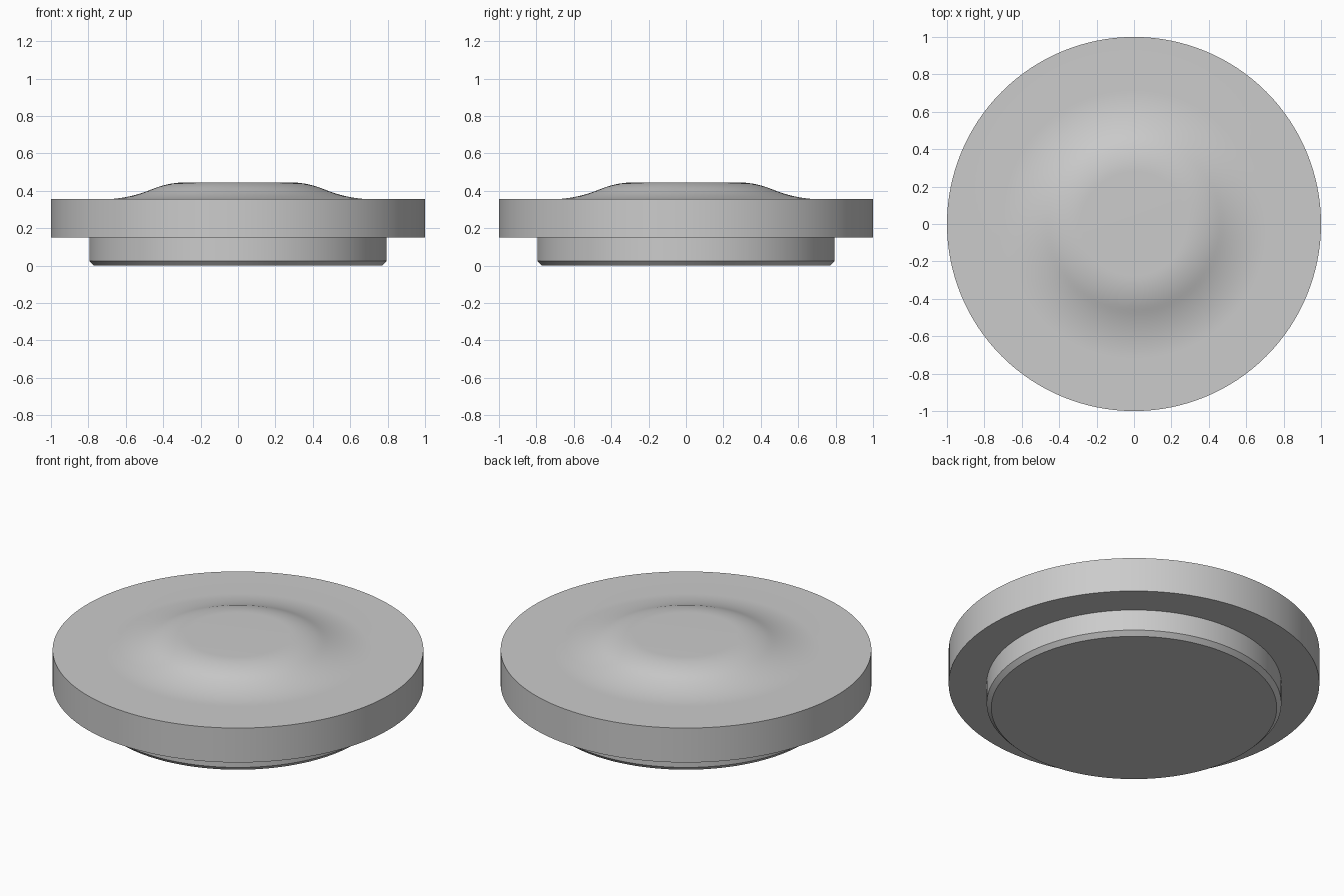
import bpy, bmesh, math

cube = bpy.data.objects.get("Cube")
if cube:
    bpy.data.objects.remove(cube, do_unlink=True)

SEGMENTS = 128

grey = bpy.data.materials.new("plain grey")
grey.use_nodes = True
grey.diffuse_color = (0.6, 0.6, 0.6, 1)
grey.node_tree.nodes["Principled BSDF"].inputs["Base Color"].default_value = (0.6, 0.6, 0.6, 1)

# Raised centre: a convex shoulder flowing into a concave skirt
R_FLAT, R_MID, R_FOOT = 0.28, 0.46, 0.72
Z_TOP, Z_RIM = 0.445, 0.355
slope = 2 * (Z_TOP - Z_RIM) / (R_FOOT - R_FLAT)


def crown_height(r):
    if r < R_MID:
        return Z_TOP - slope * (r - R_FLAT) ** 2 / (2 * (R_MID - R_FLAT))
    return Z_RIM + slope * (R_FOOT - r) ** 2 / (2 * (R_FOOT - R_MID))


STEPS = 22
crown = []
for i in range(STEPS + 1):
    r = R_FLAT + (R_FOOT - R_FLAT) * i / STEPS
    crown.append((r, crown_height(r)))

# Half section from the bottom centre, round the flange, to the top centre
base = [(0, 0), (0.77, 0), (0.795, 0.025), (0.795, 0.15), (1, 0.15), (1, Z_RIM)]
profile = base + crown[::-1] + [(0, Z_TOP)]

# Turn the section about z
bm = bmesh.new()
verts = [bm.verts.new((r, 0, z)) for r, z in profile]
edges = [bm.edges.new(pair) for pair in zip(verts, verts[1:])]
bmesh.ops.spin(bm, geom=verts + edges, cent=(0, 0, 0), axis=(0, 0, 1),
               angle=math.tau, steps=SEGMENTS, use_duplicate=False)
bmesh.ops.remove_doubles(bm, verts=bm.verts, dist=0.0001)
bmesh.ops.recalc_face_normals(bm, faces=bm.faces)
mesh = bpy.data.meshes.new("flanged_cap")
bm.to_mesh(mesh)
bm.free()
mesh.materials.append(grey)

cap = bpy.data.objects.new("flanged_cap", mesh)
bpy.context.collection.objects.link(cap)
bpy.context.view_layer.objects.active = cap
cap.select_set(True)
bpy.ops.object.shade_smooth_by_angle(angle=math.radians(30))
